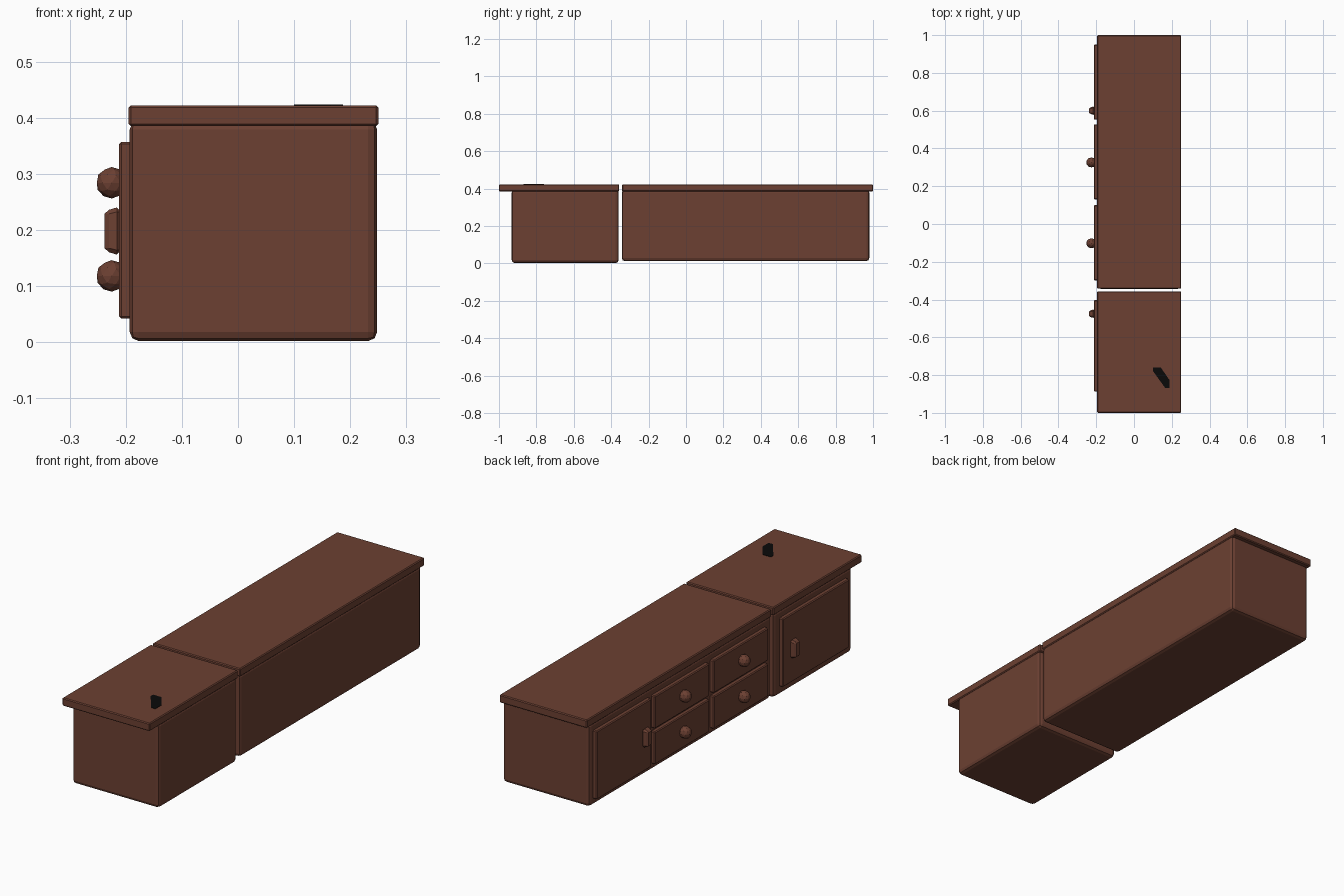
import bpy, bmesh

if "Cube" in bpy.data.objects:
    bpy.data.objects.remove(bpy.data.objects["Cube"])


def material(name, rgb):
    m = bpy.data.materials.new(name)
    m.diffuse_color = (*rgb, 1)
    m.use_nodes = True
    m.node_tree.nodes["Principled BSDF"].inputs["Base Color"].default_value = m.diffuse_color
    return m


wood = material("brown wood", (0.150, 0.051, 0.032))
black = material("black mark", (0.003, 0.003, 0.003))


def finish(bm, name, mat):
    bmesh.ops.recalc_face_normals(bm, faces=bm.faces)
    me = bpy.data.meshes.new(name)
    bm.to_mesh(me)
    bm.free()
    me.materials.append(mat)
    ob = bpy.data.objects.new(name, me)
    bpy.context.collection.objects.link(ob)
    return ob


def box(name, x, y, z, bevel, segments=1):
    bm = bmesh.new()
    bmesh.ops.create_cube(bm, size=1)
    for v in bm.verts:
        v.co = [(a + b) / 2 + c * (b - a) for (a, b), c in zip((x, y, z), v.co)]
    bmesh.ops.bevel(bm, geom=bm.edges[:], offset=bevel, segments=segments,
                    profile=0.5, affect='EDGES')
    return finish(bm, name, wood)


def door(name, y0, y1, z0=0.042, z1=0.357):
    box(name, (-0.212, -0.185), (y0, y1), (z0, z1), 0.004)


def knob(name, y, z):
    bm = bmesh.new()
    bmesh.ops.create_icosphere(bm, subdivisions=2, radius=0.028)
    for v in bm.verts:
        v.co = (v.co.x - 0.225, v.co.y * 0.95 + y, v.co.z + z)
    finish(bm, name, wood)


def handle(name, y):
    # upright pull, narrowing away from the door
    ob = box(name, (-0.238, -0.208), (y - 0.022, y + 0.022), (0.156, 0.240), 0.008)
    for v in ob.data.vertices:
        if v.co.x < -0.22:
            v.co.z = 0.198 + (v.co.z - 0.198) * 0.9
            v.co.y = y + (v.co.y - y) * 0.8


# cabinet bodies
box("small_cabinet_body", (-0.193, 0.248), (-0.932, -0.360), (0.002, 0.395), 0.016, 2)
box("large_cabinet_body", (-0.193, 0.248), (-0.343, 0.980), (0.012, 0.395), 0.016, 2)

# worktops
box("small_worktop", (-0.195, 0.25), (-1.0, -0.357), (0.385, 0.422), 0.004)
box("large_worktop", (-0.195, 0.25), (-0.342, 1.0), (0.385, 0.422), 0.004)

# doors with pulls
door("small_cabinet_door", -0.887, -0.403)
door("large_cabinet_door", 0.552, 0.950)
handle("small_door_handle", -0.475)
handle("large_door_handle", 0.600)

# two columns of two drawers with knobs
for c, (y0, y1) in enumerate(((0.130, 0.528), (-0.298, 0.100))):
    for r, (z0, z1, kz) in enumerate(((0.042, 0.192, 0.118), (0.207, 0.357, 0.284))):
        door(f"drawer_{c}_{r}", y0, y1, z0, z1)
        knob(f"drawer_knob_{c}_{r}", (y0 + y1) / 2 - 0.003, kz)

# dark mark lying on the small worktop
bm = bmesh.new()
outline = [(0.100, -0.76), (0.142, -0.76), (0.187, -0.825),
           (0.187, -0.868), (0.165, -0.868), (0.100, -0.778)]
face = bm.faces.new([bm.verts.new((x, y, 0.421)) for x, y in outline])
top = bmesh.ops.extrude_face_region(bm, geom=[face])
for e in top["geom"]:
    if isinstance(e, bmesh.types.BMVert):
        e.co.z = 0.4235
finish(bm, "worktop_mark", black)
